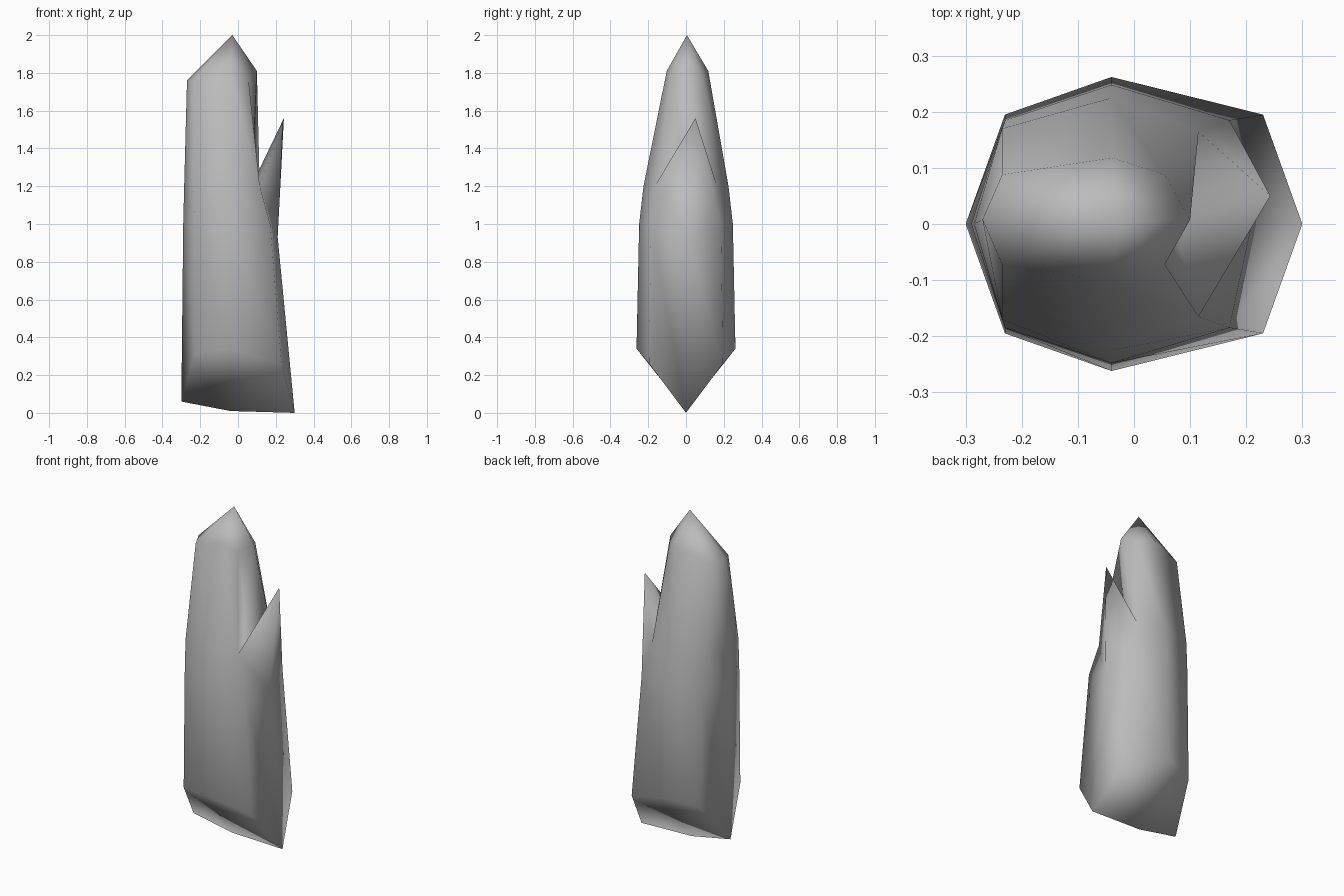
import bpy
import bmesh

cube = bpy.data.objects.get("Cube")
if cube:
    bpy.data.objects.remove(cube, do_unlink=True)

# Half cross-sections running from the -x end over +y to the +x end
FOOT = [(-.30, 0, .06), (-.23, .195, .31), (-.04, .262, .34), (.23, .195, .26), (.30, 0, 0)]
WAIST = [(-.29, 0, 1), (-.23, .185, 1), (-.04, .248, 1), (.17, .185, 1), (.21, 0, .93)]
SPLIT = [(-.285, 0, 1.2), (-.235, .17, 1.2), (-.04, .225, 1.2), (.115, .165, 1.2), (.07, 0, 1.2)]
SHOULDER = [(-.27, 0, 1.76), (-.235, .08, 1.75), (-.04, .11, 1.81), (.055, .08, 1.77), (.10, 0, 1.81)]

bm = bmesh.new()


def ring(half, shift=0):
    """Full eight-sided ring made by mirroring a half section in y."""
    mirrored = [(x, -y, z) for x, y, z in reversed(half[1:-1])]
    return [bm.verts.new((x, y + shift, z)) for x, y, z in half + mirrored]


def bridge(low, high, skip=()):
    for i in range(len(low)):
        j = (i + 1) % len(low)
        if i not in skip:
            bm.faces.new((low[i], low[j], high[j], high[i]))


def fan(loop, point):
    for a, b in zip(loop, loop[1:] + loop[:1]):
        bm.faces.new((a, b, point))


foot, waist, split = ring(FOOT), ring(WAIST), ring(SPLIT)
shoulder = ring(SHOULDER, .008)

# Main column with keel-shaped foot and pointed cap
bridge(foot, waist)
bridge(waist, split, skip=(3, 4))
bridge(split, shoulder)
fan(foot, bm.verts.new((-.04, 0, .01)))
fan(shoulder, bm.verts.new((-.03, .005, 2)))

# Side splinter: outer skin and inner faces meeting at the cleft
tip = bm.verts.new((.243, .05, 1.56))
back, cleft, front = split[3:6]
for corners in ((waist[3], waist[4], tip, back), (waist[4], waist[5], front, tip),
                (back, tip, cleft), (tip, front, cleft)):
    bm.faces.new(corners)

bmesh.ops.recalc_face_normals(bm, faces=bm.faces)
for face in bm.faces:
    face.smooth = True

mesh = bpy.data.meshes.new("stone_shard")
bm.to_mesh(mesh)
bm.free()
shard = bpy.data.objects.new("stone_shard", mesh)
bpy.context.collection.objects.link(shard)

# Plain grey stone
stone = bpy.data.materials.new("grey_stone")
stone.use_nodes = True
colour = (.5, .5, .5, 1)
stone.diffuse_color = colour
stone.node_tree.nodes["Principled BSDF"].inputs["Base Color"].default_value = colour
mesh.materials.append(stone)
